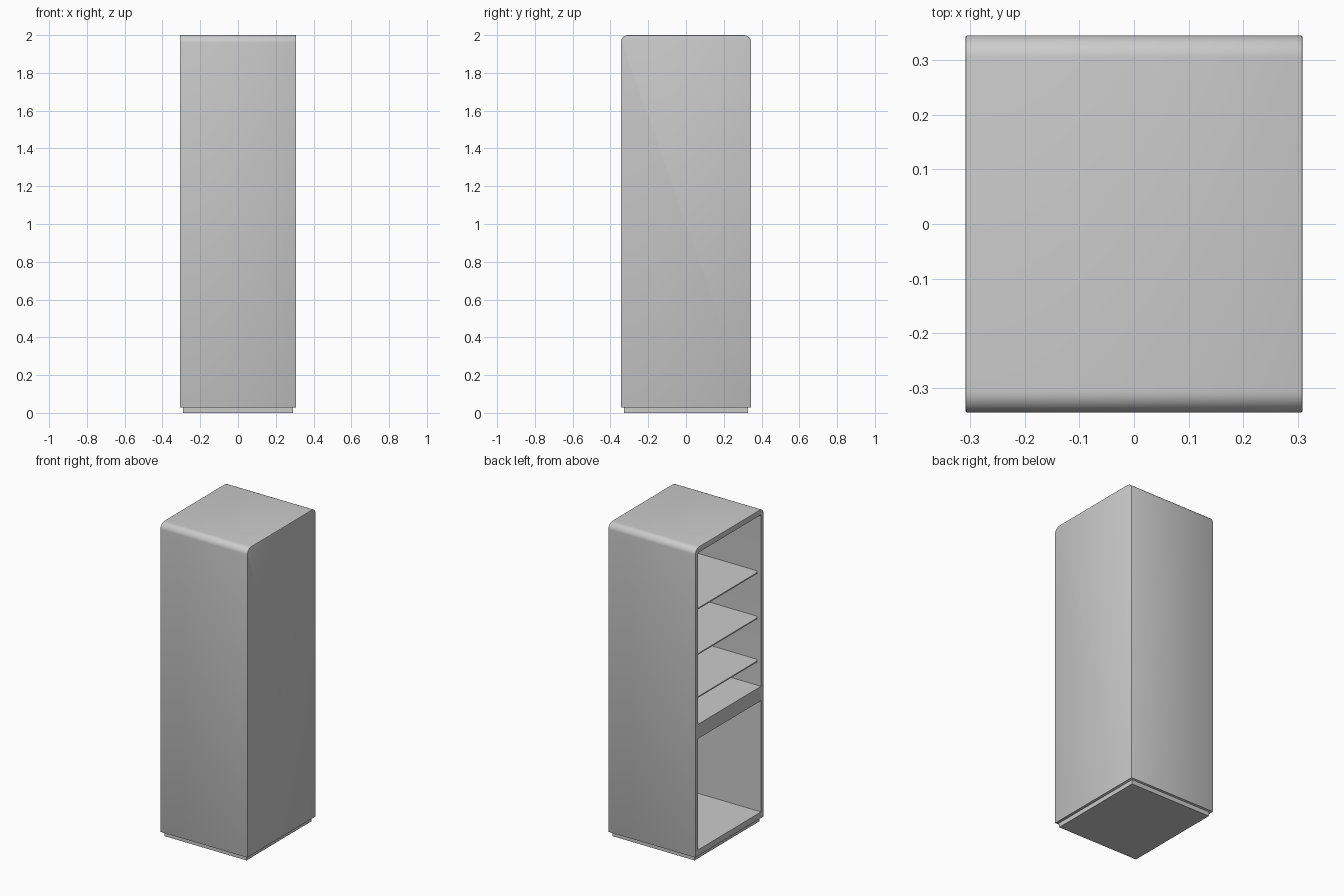
import bpy, bmesh
from math import sin, cos, pi

if "Cube" in bpy.data.objects:
    bpy.data.objects.remove(bpy.data.objects["Cube"])


def arch(half, low, high, r, n=8):
    """Rectangle outline with its two upper corners rounded."""
    pts = [(-half, low), (half, low)]
    for cx, start in ((half - r, 0), (-half + r, pi / 2)):
        for i in range(n + 1):
            a = start + i / n * pi / 2
            pts.append((cx + r * cos(a), high - r + r * sin(a)))
    return pts


def prism(name, pts, place, lo, hi):
    """Solid between two copies of an outline; place maps (u, v, w) to 3D."""
    bm = bmesh.new()
    a, b = ([bm.verts.new(place(u, v, w)) for u, v in pts] for w in (lo, hi))
    bm.faces.new(a)
    bm.faces.new(b)
    for i in range(len(pts)):
        bm.faces.new((a[i - 1], a[i], b[i], b[i - 1]))
    bmesh.ops.recalc_face_normals(bm, faces=list(bm.faces))
    mesh = bpy.data.meshes.new(name)
    bm.to_mesh(mesh)
    bm.free()
    ob = bpy.data.objects.new(name, mesh)
    bpy.context.collection.objects.link(ob)
    return ob


def flat(u, v, w):        # outline in plan, extruded upward
    return (u, v, w)


def side(u, v, w):        # outline in the yz plane, extruded along x
    return (w, u, v)


def shelf_plan(u, v, w):  # rounded end of the outline points to -x
    return (-v, u, w)


def box(name, lo, hi):
    pts = [(lo[0], lo[1]), (hi[0], lo[1]), (hi[0], hi[1]), (lo[0], hi[1])]
    return prism(name, pts, flat, lo[2], hi[2])


# Cabinet shell, rounded along the upper front and back edges
cabinet = prism("cabinet", arch(0.345, 0.028, 2.0, 0.04), side, -0.308, 0.308)
bevel = cabinet.modifiers.new("edge_softening", 'BEVEL')
bevel.width, bevel.segments, bevel.limit_method = 0.003, 2, 'ANGLE'
bevel.angle_limit = pi / 4

# Upper and lower compartments, open on the -x side
cutters = [
    prism("upper_cutter", arch(0.317, 0.87, 1.965, 0.012), side, -0.4, 0.275),
    box("lower_cutter", (-0.4, -0.317, 0.068), (0.275, 0.317, 0.778)),
]
for cutter in cutters:
    cutter.hide_render = True
    cut = cabinet.modifiers.new(cutter.name, 'BOOLEAN')
    cut.operation, cut.solver, cut.object = 'DIFFERENCE', 'EXACT', cutter

# Bake the shell and drop the cutters
bpy.context.view_layer.update()
graph = bpy.context.evaluated_depsgraph_get()
baked = bpy.data.meshes.new_from_object(cabinet.evaluated_get(graph))
cabinet.modifiers.clear()
cabinet.data = baked
for cutter in cutters:
    bpy.data.objects.remove(cutter)

# Thin shelves with rounded outer corners
shelves = [prism(f"shelf_{i}", arch(0.317, -0.275, 0.293, 0.025), shelf_plan, z - 0.008, z)
           for i, z in enumerate((1.035, 1.31, 1.60), 1)]

# Recessed plinth
box("plinth", (-0.29, -0.328, 0.0), (0.29, 0.328, 0.028))

# Smooth the curved edges, keep the corners crisp
for ob in [cabinet] + shelves:
    bpy.ops.object.select_all(action='DESELECT')
    ob.select_set(True)
    bpy.context.view_layer.objects.active = ob
    bpy.ops.object.shade_smooth_by_angle(angle=pi / 6)
